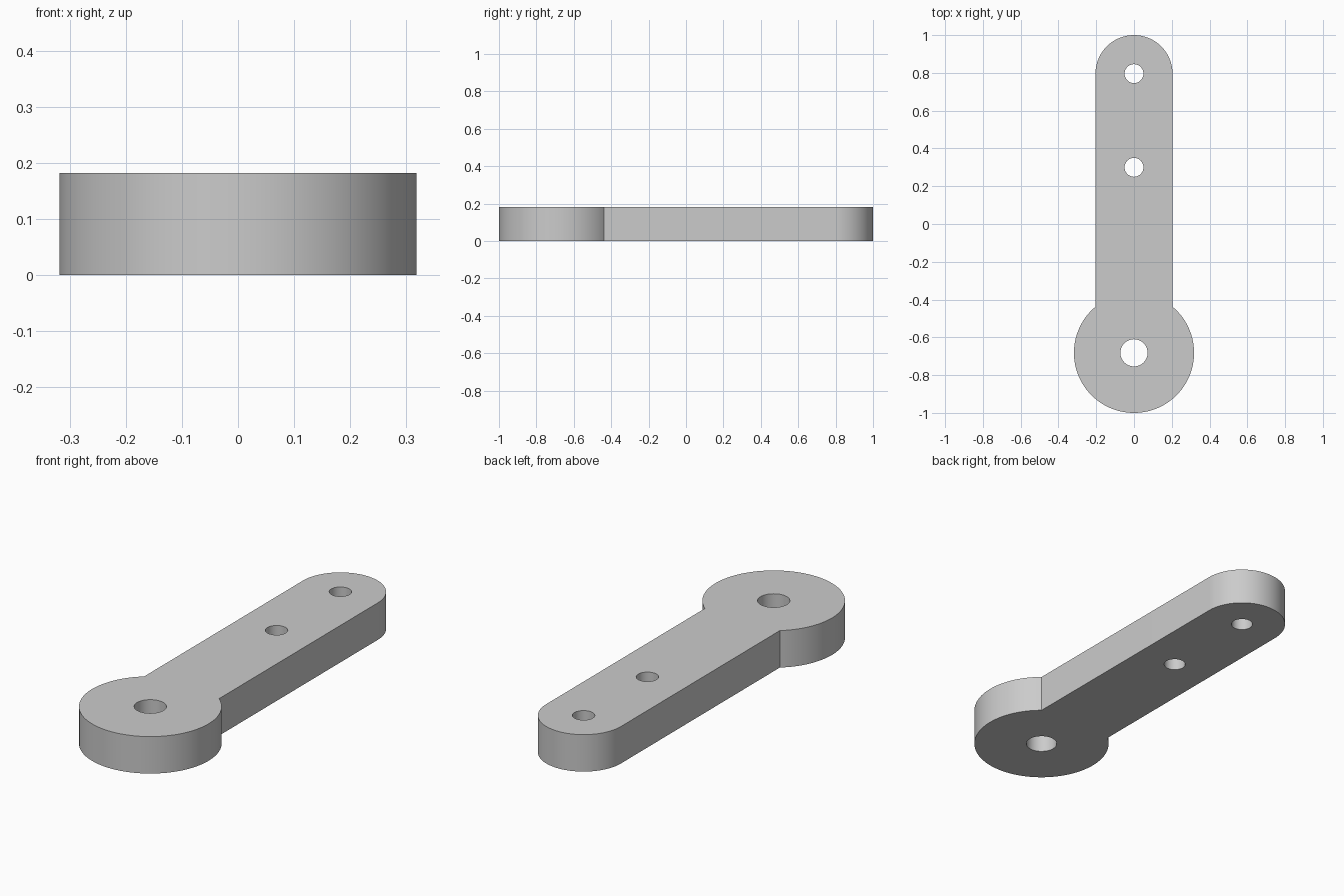
import bpy
import bmesh
from math import sin, cos, asin, pi

cube = bpy.data.objects.get("Cube")
if cube:
    bpy.data.objects.remove(cube, do_unlink=True)

HEIGHT = 0.182
HUB_Y, HUB_R = -0.682, 0.318
ARM_R = 0.204
TIP_Y = 1 - ARM_R
HOLES = [(HUB_Y, 0.072), (0.3, 0.05), (TIP_Y, 0.05)]


def arc(cy, r, start, end, steps):
    """Points on an arc centred on the long axis, both ends included."""
    angles = [start + (end - start) * i / steps for i in range(steps + 1)]
    return [(r * cos(a), cy + r * sin(a)) for a in angles]


def add_loop(bm, points):
    verts = [bm.verts.new((x, y, 0)) for x, y in points]
    return [bm.edges.new((v, verts[i - 1])) for i, v in enumerate(verts)]


bm = bmesh.new()

# Outline: rounded arm tip, then the round hub where the arm sides meet it
neck = pi - asin(ARM_R / HUB_R) - pi / 2
outline = arc(TIP_Y, ARM_R, 0, pi, 48)
neck_angle = pi / 2 + asin(ARM_R / HUB_R)
outline += arc(HUB_Y, HUB_R, neck_angle, 2 * pi + neck, 96)
edges = add_loop(bm, outline)

# Bolt holes
for y, r in HOLES:
    edges += add_loop(bm, arc(y, r, 0, 2 * pi, 48)[:-1])

# Fill the flat plate and raise it to full thickness
bmesh.ops.triangle_fill(bm, use_beauty=True, use_dissolve=False, edges=edges)
raised = bmesh.ops.extrude_face_region(bm, geom=bm.faces[:], use_keep_orig=True)
top = [g for g in raised["geom"] if isinstance(g, bmesh.types.BMVert)]
bmesh.ops.translate(bm, verts=top, vec=(0, 0, HEIGHT))
bmesh.ops.recalc_face_normals(bm, faces=bm.faces[:])

mesh = bpy.data.meshes.new("lever_arm")
bm.to_mesh(mesh)
bm.free()
arm = bpy.data.objects.new("lever_arm", mesh)
bpy.context.collection.objects.link(arm)

# Plain grey metal
grey = bpy.data.materials.new("light_grey")
grey.use_nodes = True
colour = (0.6, 0.6, 0.6, 1)
grey.diffuse_color = colour
grey.node_tree.nodes["Principled BSDF"].inputs["Base Color"].default_value = colour
mesh.materials.append(grey)

# Smooth walls, crisp rims and neck corners
bpy.ops.object.select_all(action="DESELECT")
arm.select_set(True)
bpy.context.view_layer.objects.active = arm
bpy.ops.object.shade_smooth_by_angle(angle=pi / 6)
